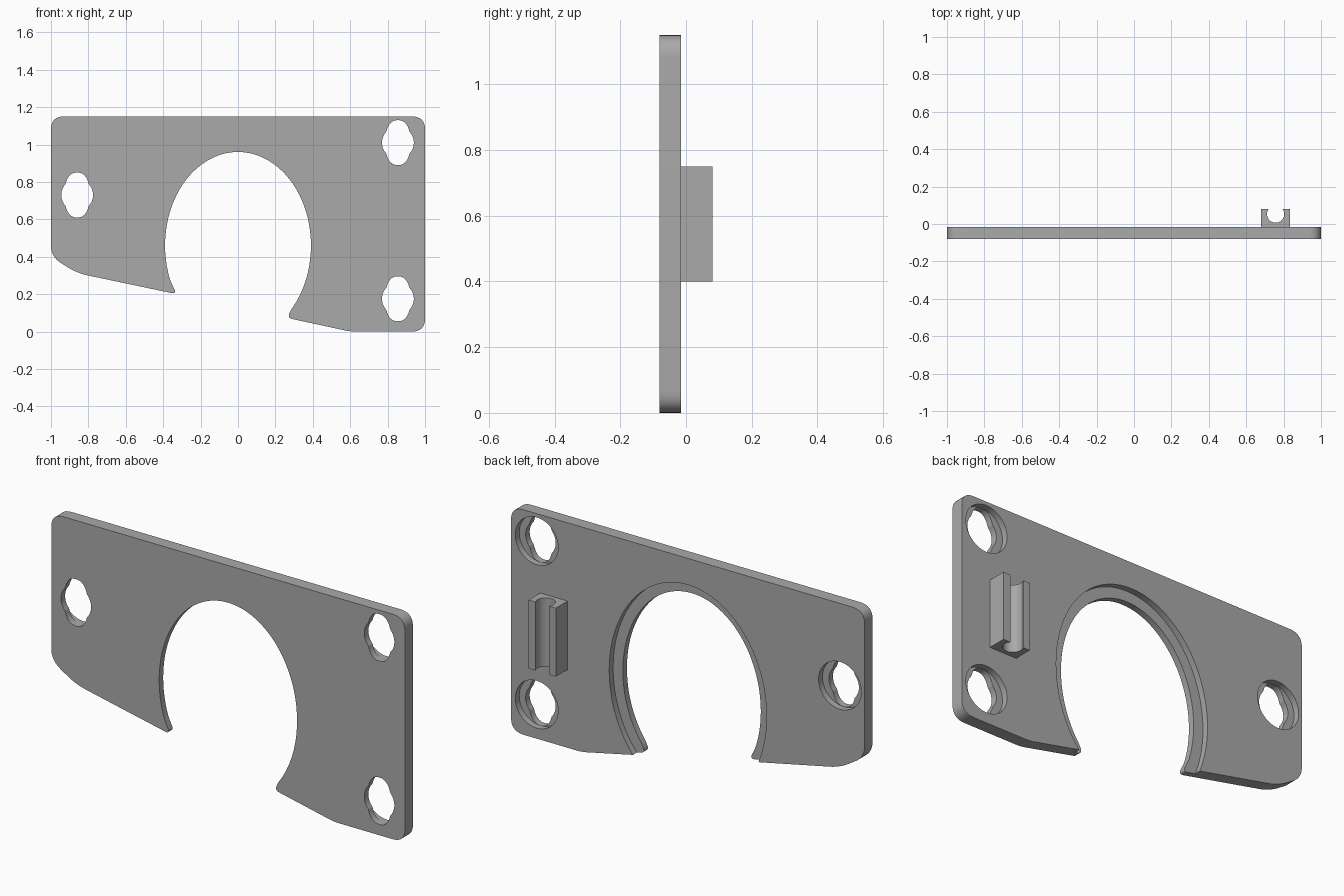
import bpy, bmesh, math
from mathutils import Vector

cube = bpy.data.objects.get("Cube")
if cube:
    bpy.data.objects.remove(cube)

FRONT, BACK, LEDGE = -0.08, -0.015, -0.047
HEIGHT = 1.15

grey = bpy.data.materials.new("plain grey")
grey.use_nodes = True
colour = (0.4, 0.4, 0.4, 1)
grey.diffuse_color = colour
grey.node_tree.nodes["Principled BSDF"].inputs["Base Color"].default_value = colour


def prism(name, points, low, high, axis):
    """Extrude a closed outline: along y from (x, z) points, or along z from (x, y)."""
    def place(p, d):
        return (p[0], d, p[1]) if axis == "y" else (p[0], p[1], d)
    bm = bmesh.new()
    face = bm.faces.new([bm.verts.new(place(p, low)) for p in points])
    top = bmesh.ops.extrude_face_region(bm, geom=[face])
    verts = [v for v in top["geom"] if isinstance(v, bmesh.types.BMVert)]
    bmesh.ops.translate(bm, verts=verts, vec=place((0, 0), high - low))
    bmesh.ops.recalc_face_normals(bm, faces=bm.faces)
    mesh = bpy.data.meshes.new(name)
    bm.to_mesh(mesh)
    bm.free()
    mesh.materials.append(grey)
    obj = bpy.data.objects.new(name, mesh)
    bpy.context.collection.objects.link(obj)
    return obj


def rounded(corners, steps=8):
    """Round each (x, z, setback) corner; a setback of 0 keeps the point."""
    out = []
    for i, (x, z, setback) in enumerate(corners):
        p = Vector((x, z))
        if setback == 0:
            out.append(p)
            continue
        a = Vector(corners[i - 1][:2])
        b = Vector(corners[(i + 1) % len(corners)][:2])
        a = p + (a - p).normalized() * setback
        b = p + (b - p).normalized() * setback
        for k in range(steps + 1):
            t = k / steps
            out.append(a * (1 - t) ** 2 + p * 2 * t * (1 - t) + b * t * t)
    return out


def ellipse(cx, cz, a, b, start=0, end=math.tau, n=96):
    return [(cx + a * math.cos(start + (end - start) * i / n),
             cz + b * math.sin(start + (end - start) * i / n)) for i in range(n)]


def slot(cx, cz, n=96):
    """Tall opening with a round lobe on each side."""
    pts = []
    for i in range(n):
        t = math.tau * i / n
        c, s = math.cos(t), math.sin(t)
        tall = (abs(c / 0.067) ** 2.4 + abs(s / 0.12) ** 2.4) ** (-1 / 2.4)
        r = max(0.085, tall)
        pts.append((cx + r * c, cz + r * s))
    return pts


def cut(obj, points, low, high):
    cutter = prism("cutter", points, low, high, "y")
    cutter.hide_render = True
    mod = obj.modifiers.new("cut", "BOOLEAN")
    mod.operation = "DIFFERENCE"
    mod.solver = "EXACT"
    mod.object = cutter
    bpy.context.view_layer.objects.active = obj
    bpy.ops.object.modifier_apply(modifier=mod.name)
    bpy.data.objects.remove(cutter)


# Plate outline, with the open arch running between two rounded tips
arch = ellipse(0, 0.46, 0.39, 0.5, -0.748, math.pi + 0.433)
corners = [(-0.328, 0.2, 0.03), (-0.86, 0.312, 0.06), (-1, 0.4, 0.06),
           (-1, HEIGHT, 0.07), (1, HEIGHT, 0.07), (1, 0, 0.07),
           (0.6, 0, 0.03), (0.262, 0.073, 0.03)]
corners += [(x, z, 0) for x, z in arch]
plate = prism("plate", rounded(corners), FRONT, BACK, "y")

# Stepped rim round the arch at the back
cut(plate, ellipse(0, 0.46, 0.445, 0.555), LEDGE, 0.05)

# Mounting holes: lobed at the front, round counterbore at the back
for x, z in ((-0.86, 0.73), (0.855, 1.01), (0.855, 0.175)):
    cut(plate, slot(x, z), -0.2, 0.05)
    cut(plate, ellipse(x, z, 0.121, 0.121), LEDGE, 0.05)

# Clip block with a round channel
cx, cy, r, lip = 0.757, 0.053, 0.046, 0.63
channel = ellipse(cx, cy, r, r, lip, -math.pi - lip, 40)
channel.append((cx - r * math.cos(lip), cy + r * math.sin(lip)))
outline = [(0.68, BACK - 0.005), (0.835, BACK - 0.005), (0.835, 0.08)] + channel + [(0.68, 0.08)]
clip = prism("clip_block", outline, 0.4, 0.75, "z")

# Smooth curves, sharp edges
for obj in (plate, clip):
    bpy.ops.object.select_all(action="DESELECT")
    obj.select_set(True)
    bpy.context.view_layer.objects.active = obj
    bpy.ops.object.shade_smooth_by_angle(angle=math.radians(30))
